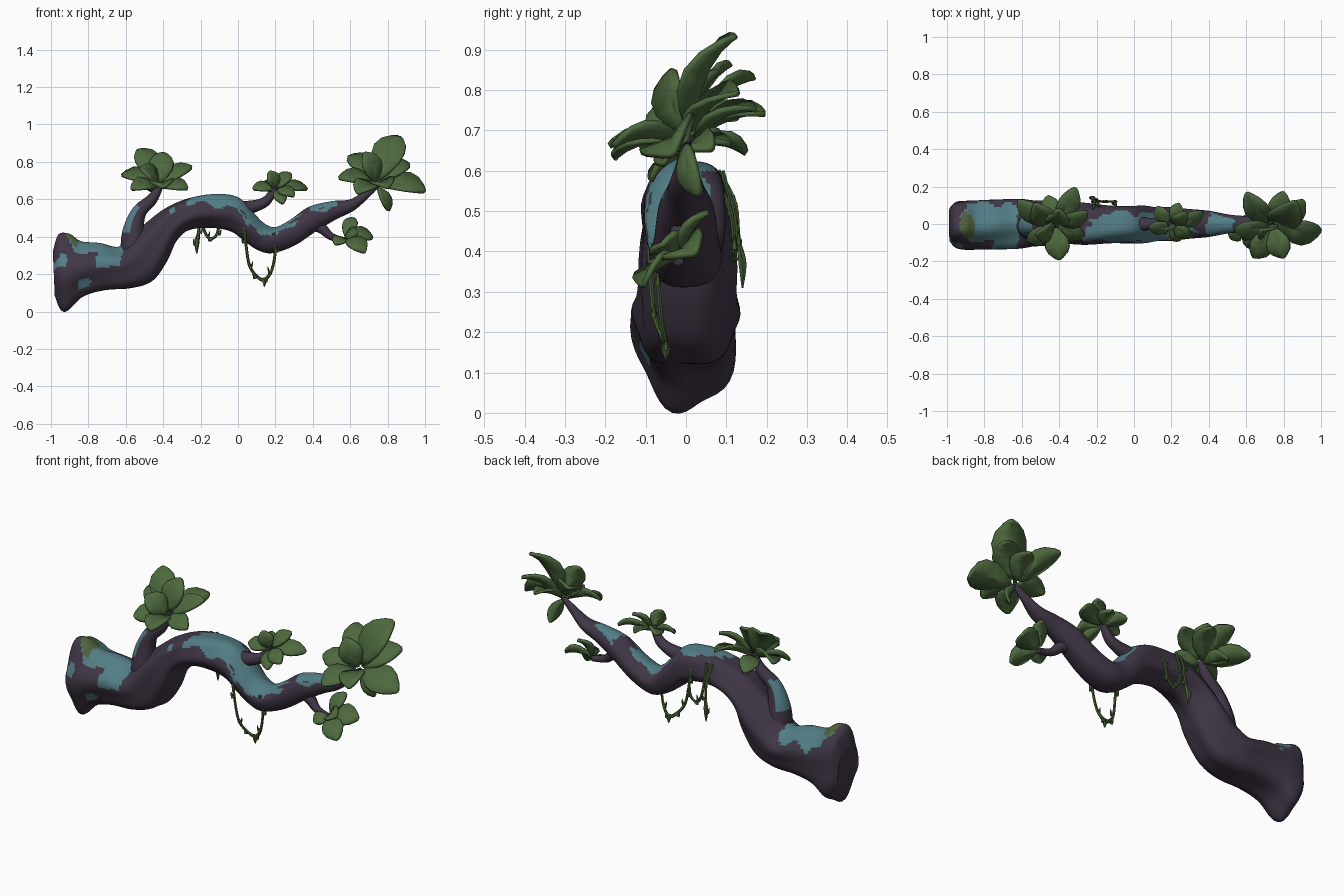
import bpy, bmesh, math
from mathutils import Vector

if "Cube" in bpy.data.objects:
    bpy.data.objects.remove(bpy.data.objects["Cube"])


def material(name, *rgb):
    m = bpy.data.materials.new(name)
    m.use_nodes = True
    m.diffuse_color = (*rgb, 1)
    m.node_tree.nodes["Principled BSDF"].inputs["Base Color"].default_value = (*rgb, 1)
    return m


BARK = material("dark bark", .052, .037, .061)
LICHEN = material("teal lichen", .085, .205, .235)
LEAF = material("leaf green", .075, .142, .048)
MOSS = material("olive moss", .085, .125, .045)
VINE = material("vine green", .062, .115, .036)


def finish(name, bm, mats, angle):
    bmesh.ops.recalc_face_normals(bm, faces=bm.faces)
    mesh = bpy.data.meshes.new(name)
    bm.to_mesh(mesh)
    bm.free()
    for m in mats:
        mesh.materials.append(m)
    ob = bpy.data.objects.new(name, mesh)
    bpy.context.collection.objects.link(ob)
    bpy.ops.object.select_all(action='DESELECT')
    ob.select_set(True)
    bpy.context.view_layer.objects.active = ob
    bpy.ops.object.shade_smooth_by_angle(angle=math.radians(angle))
    return ob


def spline(points, steps):
    """Smooth curve through points of any dimension, given in hundredths."""
    p = [[v / 100 for v in q] for q in points]
    p = [p[0]] + p + [p[-1]]
    out = []
    for i in range(1, len(p) - 2):
        for s in range(steps):
            t = s / steps
            out.append([b + .5 * t * (c - a + t * (2*a - 5*b + 4*c - d + t * (3*(b - c) + d - a)))
                        for a, b, c, d in zip(*p[i - 1:i + 3])])
    return out + [p[-1]]


def loft(bm, rings, cap_inset=0):
    """Skin a list of closed rings and close both ends."""
    loops = [[bm.verts.new(v) for v in r] for r in rings]
    n = len(loops[0])
    for a, b in zip(loops, loops[1:]):
        for i in range(n):
            bm.faces.new((a[i], a[(i + 1) % n], b[(i + 1) % n], b[i]))
    for ring, shift in ((loops[0], cap_inset), (loops[-1], 0)):
        hub = bm.verts.new(sum((v.co for v in ring), Vector()) / n + Vector((shift, 0, 0)))
        for i in range(n):
            bm.faces.new((ring[i], ring[(i + 1) % n], hub))


def tube(bm, points, sides=10, steps=5, flat=1):
    """Tapered tube through (x, y, z, radius) points."""
    path = spline(points, steps)
    rings = []
    for i, q in enumerate(path):
        ahead, behind = path[min(i + 1, len(path) - 1)], path[max(i - 1, 0)]
        along = (Vector(ahead[:3]) - Vector(behind[:3])).normalized()
        u = along.cross(Vector((0, 1, 0))).normalized()
        w = u.cross(along)
        rings.append([Vector(q[:3]) + q[3] * (u * math.cos(a) + w * math.sin(a) * flat)
                      for a in (math.tau * k / sides for k in range(sides))])
    loft(bm, rings)


# Trunk: each station is top x, top z, bottom x, bottom z, half width
stations = [
    (-99, 32, -98, 9, 9), (-96, 41, -95, 2, 12), (-90, 41, -91, 1, 13), (-84, 37, -83, 8, 13),
    (-74, 36, -72, 11, 13), (-64, 34, -58, 12, 13), (-58, 39, -46, 16, 12),
    (-49, 47, -38, 27, 12), (-39, 55, -33, 38, 11), (-26, 61, -26, 44, 11),
    (-12, 63, -14, 45, 10), (0, 61, -4, 43, 10), (8, 53, 3, 38, 10), (14, 47, 10, 33, 9),
    (20, 45, 18, 31, 9), (28, 49, 30, 35, 8), (38, 56, 42, 43, 7), (50, 59, 52, 49, 5),
    (60, 60, 62, 54, 4), (68, 65, 70, 61, 2), (74, 69, 76, 67, 1)]
SIDES = 48
rings = []
for tx, tz, bx, bz, w in spline(stations, 8):
    top, bottom = Vector((tx, 0, tz)), Vector((bx, 0, bz))
    mid, up = (top + bottom) / 2, (top - bottom) / 2
    ring = []
    for k in range(SIDES):
        a = math.tau * k / SIDES
        # Twisting ridges that fade toward the tip
        r = 1 + .06 * min(1, max(0, .6 - tx)) * math.sin(5 * a + 7 * tx)
        ring.append(mid + r * (up * math.cos(a) + Vector((0, -w * math.sin(a), 0))))
    rings.append(ring)
bm = bmesh.new()
loft(bm, rings, cap_inset=.04)

# Growth patches on the trunk: centre x, half length, angle toward the front, half angle, colour
patches = [(-.89, .04, .1, .5, 2), (-.76, .16, 0, .95, 1), (-.69, .07, 1.1, .5, 1),
           (.03, .3, .3, 1.0, 1), (.46, .075, .1, 1.1, 1), (-.82, .035, 2.2, .2, 1),
           (-.95, .04, 1.25, .15, 1), (-.35, .02, .8, .2, 1)]
bm.faces.ensure_lookup_table()
for index, f in enumerate(bm.faces):
    if index >= SIDES * (len(rings) - 1):
        break
    a = math.tau * (index % SIDES + .5) / SIDES
    a = a - math.tau if a > math.pi else a
    x = f.calc_center_median().x
    ragged = 1 + .3 * math.sin(31 * x + 4 * a) + .2 * math.sin(57 * x - 9 * a)
    for cx, rx, ca, ra, colour in patches:
        if ((x - cx) / rx) ** 4 + ((a - ca) / ra) ** 2 < ragged:
            f.material_index = colour
            break
finish("trunk", bm, [BARK, LICHEN, MOSS], 60)

# Side branches
branches = {
    "left_branch": [(-55, -1, 30, 8), (-56, -1, 42, 6), (-53, -1, 53, 4), (-46, 0, 60, 3), (-41, 0, 68, 1.5)],
    "middle_branch": [(3, 0, 55, 4), (11, 0, 57, 3), (16, 0, 60, 2.5), (20, 0, 67, 1.5)],
    "lower_branch": [(36, 0, 48, 4), (44, -1, 45, 3), (50, -2, 40, 2), (58, -2, 38, 1.5)]}
for name, points in branches.items():
    bm = bmesh.new()
    tube(bm, points)
    bm.normal_update()
    bmesh.ops.recalc_face_normals(bm, faces=bm.faces)
    if name == "left_branch":
        for f in bm.faces:
            f.material_index = int(f.normal.x < -.3 and .42 < f.calc_center_median().z < .57)
    finish(name, bm, [BARK, LICHEN], 60)

# Leaf outline: position along the leaf, relative half width, sag
outline = [(.1, .12, 0), (.25, .55, .03), (.45, .92, .06), (.65, 1, .06),
           (.82, .8, .03), (.95, .4, -.02), (1, .12, -.05)]


def leaf(bm, base, tip, width):
    along = tip - base
    facing = Vector((0, -.75, 1))
    side = along.cross(facing).normalized()
    normal = side.cross(along).normalized()
    rows = []
    for t, w, sag in outline:
        mid = base + along * t + normal * sag * along.length
        rows.append([bm.verts.new(mid + side * width / 2 * w * s + normal * width * .16 * abs(s) * w)
                     for s in (-1, 0, 1)])
    for a, b in zip(rows, rows[1:]):
        for i in range(2):
            bm.faces.new((a[i], a[i + 1], b[i + 1], b[i]))


# Leaf clusters: hub, then tip x, y, z and width of every leaf
clusters = {
    "right_leaves": ((74, 0, 68), [
        (86, 11, 94, 18), (100, -4, 65, 16), (60, 16, 84, 13), (91, 12, 80, 14), (80, -18, 67, 13),
        (64, -18, 64, 13), (54, -3, 72, 12), (81, 3, 54, 7), (68, -4, 85, 12), (80, 17, 76, 12)]),
    "left_leaves": ((-42, 0, 67), [
        (-53, 10, 87, 14), (-40, 7, 85, 13), (-31, 19, 75, 12), (-25, 6, 78, 10), (-27, -6, 66, 10),
        (-40, -19, 67, 13), (-57, -9, 66, 11), (-62, 12, 74, 12), (-52, -6, 77, 12), (-46, 15, 65, 10)]),
    "middle_leaves": ((20, 0, 65), [
        (8, -2, 66, 8), (17, -3, 75, 8), (28, 6, 74, 8), (37, 6, 66, 9), (24, -9, 58, 7),
        (12, 9, 68, 8), (30, -6, 62, 8), (24, 11, 67, 8)]),
    "lower_leaves": ((57, -2, 39), [
        (62, 5, 50, 8), (72, 2, 40, 12), (68, -11, 32, 11), (52, -8, 36, 8), (64, -6, 42, 9)])}
for name, (hub, leaves) in clusters.items():
    bm = bmesh.new()
    for *tip, width in leaves:
        leaf(bm, Vector(hub) / 100, Vector(tip) / 100, width / 100)
    ob = finish(name, bm, [LEAF], 35)
    thick = ob.modifiers.new("thickness", 'SOLIDIFY')
    thick.thickness = .014
    thick.offset = 0

# Hanging vines
vines = {
    "front_vine": [(3, -9, 47, 1), (4, -9, 38, .8), (6, -8, 25, .8), (10, -6, 19, .8), (14, -5, 17, 1),
                   (18, -6, 22, .8), (20, -7, 33, .8), (19, -8, 42, 1)],
    "back_strand": [(-22, 8, 60, .8), (-21, 12, 52, .9), (-21, 13, 43, .8), (-22, 14, 37, 1.4), (-22, 14, 31, .3)],
    "back_loop": [(-19, 9, 60, .8), (-19, 12, 48, .8), (-17, 12, 41, .8), (-14, 12, 39, .8),
                  (-11, 12, 42, .8), (-10, 11, 50, .8), (-10, 7, 59, .8)]}
for name, points in vines.items():
    bm = bmesh.new()
    tube(bm, points, sides=6, steps=4, flat=.8)
    # Small pointed buds along the vine
    for i, (x, y, z, r) in enumerate(points[1:-1]):
        s = 1 if i % 2 else -1
        tube(bm, [(x, y, z, .8), (x + 1.2 * s, y, z - 1, .9), (x + 2 * s, y, z + 2, .1)], sides=5, steps=2)
    if name == "front_vine":
        tube(bm, [(13, -5, 18, .5), (14, -5, 16, 1.2), (14, -5, 13, .1)], sides=5, steps=2)
    finish(name, bm, [VINE], 40)
